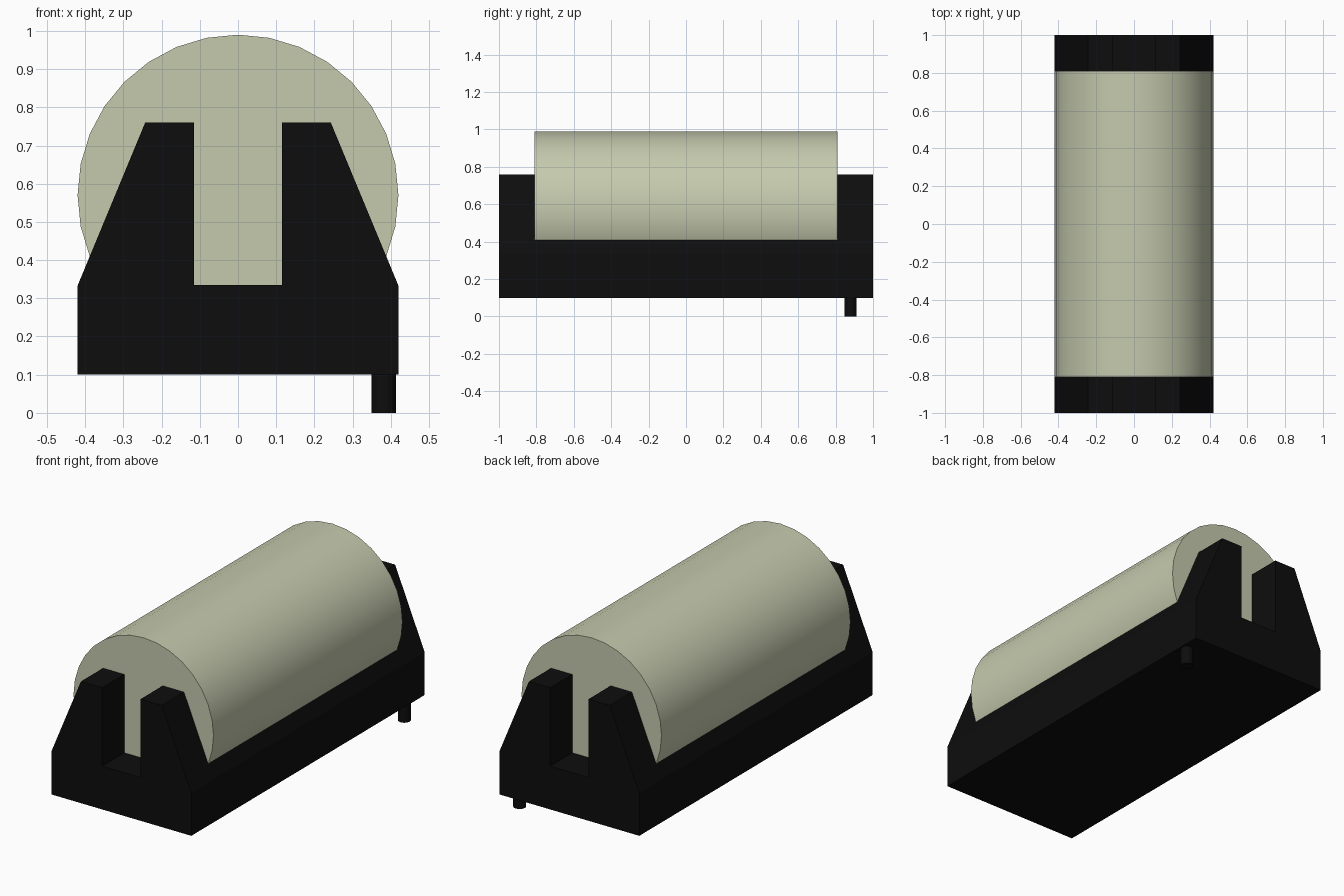
import bpy
import bmesh
import math

cube = bpy.data.objects.get("Cube")
if cube:
    bpy.data.objects.remove(cube, do_unlink=True)


def make_material(name, rgb):
    mat = bpy.data.materials.new(name)
    mat.use_nodes = True
    color = (*rgb, 1.0)
    mat.diffuse_color = color
    bsdf = mat.node_tree.nodes["Principled BSDF"]
    bsdf.inputs["Base Color"].default_value = color
    bsdf.inputs["Roughness"].default_value = 0.7
    return mat


black = make_material("black plastic", (0.004, 0.004, 0.004))
beige = make_material("pale khaki", (0.56, 0.59, 0.42))


def extrude_profile(name, points, y0, y1, mat):
    """Extrude an (x, z) outline along y."""
    bm = bmesh.new()
    face = bm.faces.new([bm.verts.new((x, y0, z)) for x, z in points])
    result = bmesh.ops.extrude_face_region(bm, geom=[face])
    moved = [v for v in result["geom"] if isinstance(v, bmesh.types.BMVert)]
    bmesh.ops.translate(bm, verts=moved, vec=(0, y1 - y0, 0))
    bmesh.ops.recalc_face_normals(bm, faces=bm.faces)
    mesh = bpy.data.meshes.new(name)
    bm.to_mesh(mesh)
    bm.free()
    obj = bpy.data.objects.new(name, mesh)
    bpy.context.collection.objects.link(obj)
    mesh.materials.append(mat)
    return obj


def add_cylinder(name, radius, depth, location, rotation, sides, mat):
    bpy.ops.mesh.primitive_cylinder_add(vertices=sides, radius=radius, depth=depth,
                                        location=location, rotation=rotation)
    obj = bpy.context.object
    obj.name = obj.data.name = name
    obj.data.materials.append(mat)
    bpy.ops.object.shade_smooth_by_angle(angle=math.radians(30))
    return obj


# Cradle: sloped shoulders with a central slot, mirrored across x
half = [(0.42, 0.10), (0.42, 0.333), (0.243, 0.76), (0.115, 0.76), (0.115, 0.335)]
outline = half + [(-x, z) for x, z in reversed(half)]
extrude_profile("cradle", outline, -1.0, 1.0, black)

# Large roller lying in the cradle
add_cylinder("roller", 0.42, 1.62, (0, 0, 0.57), (math.pi / 2, 0, 0), 32, beige)

# Small peg under the back left corner
add_cylinder("peg", 0.032, 0.11, (0.382, 0.88, 0.055), (0, 0, 0), 32, black)
